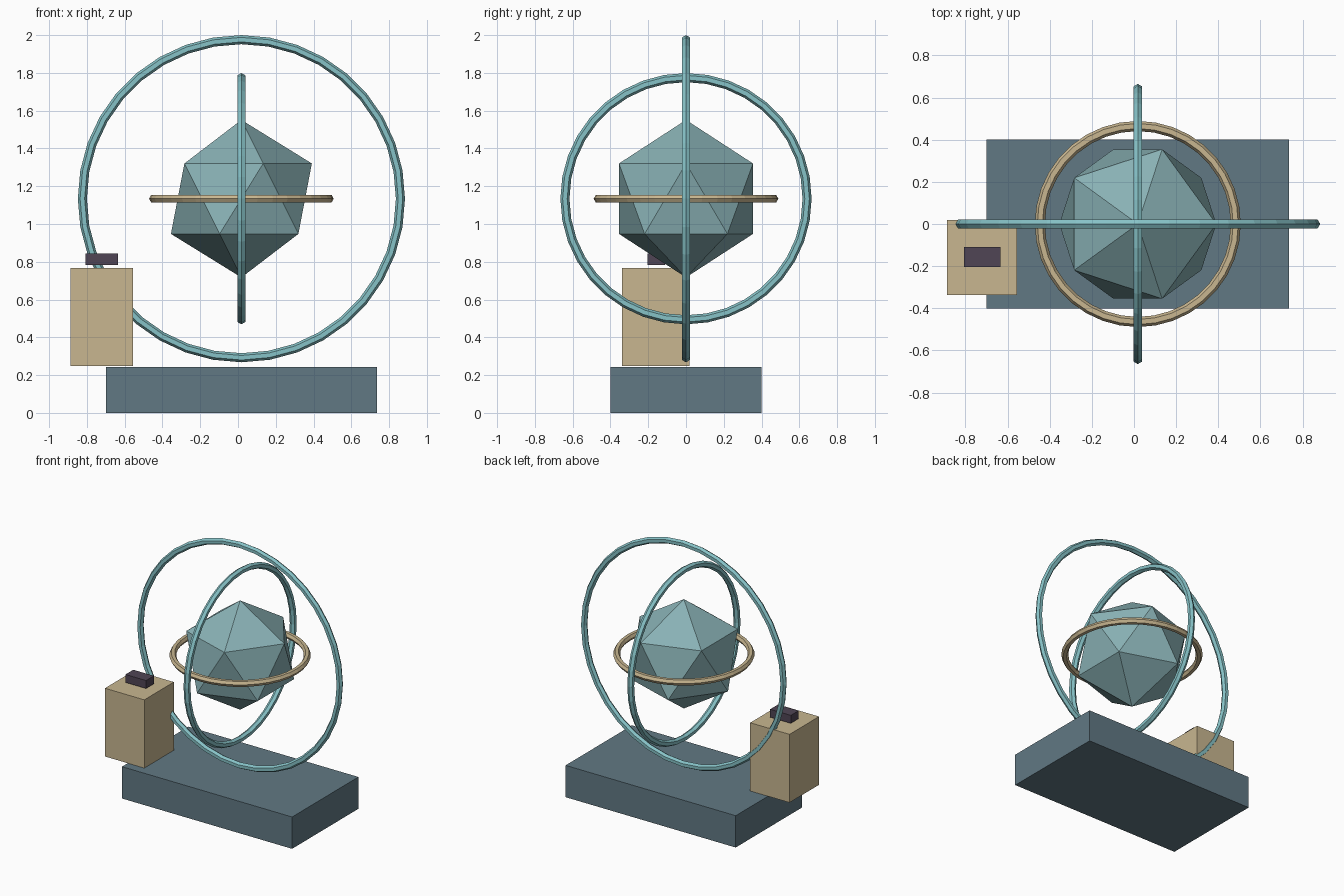
import bpy
from math import pi

if "Cube" in bpy.data.objects:
    bpy.data.objects.remove(bpy.data.objects["Cube"])

CX, CZ = 0.018, 1.134  # shared centre of core and rings


def material(name, rgb):
    m = bpy.data.materials.new(name)
    m.diffuse_color = (*rgb, 1)
    m.use_nodes = True
    m.node_tree.nodes["Principled BSDF"].inputs["Base Color"].default_value = m.diffuse_color
    return m


slate = material("slate", (0.12, 0.19, 0.23))
sand = material("sand", (0.58, 0.47, 0.28))
plum = material("plum", (0.08, 0.06, 0.09))
teal = material("teal", (0.24, 0.54, 0.57))
dusty_teal = material("dusty_teal", (0.25, 0.44, 0.46))


def finish(name, mat):
    ob = bpy.context.object
    ob.name = name
    ob.data.materials.append(mat)
    return ob


def box(name, x, y, z, mat):
    # each axis is given as (low, high)
    spans = (x, y, z)
    bpy.ops.mesh.primitive_cube_add(size=1, location=[(a + b) / 2 for a, b in spans])
    bpy.context.object.scale = [b - a for a, b in spans]
    bpy.ops.object.transform_apply(location=False, rotation=False, scale=True)
    return finish(name, mat)


def ring(name, outer, rotation, mat, tube=0.024):
    bpy.ops.mesh.primitive_torus_add(
        major_segments=36, minor_segments=6, major_radius=outer - tube,
        minor_radius=tube, location=(CX, 0, CZ), rotation=rotation)
    return finish(name, mat)


# Plinth, side pedestal and the small block hovering just above it
box("base", (-0.70, 0.737), (-0.40, 0.40), (0, 0.243), slate)
box("pedestal", (-0.887, -0.555), (-0.338, 0.018), (0.247, 0.768), sand)
box("small_block", (-0.808, -0.634), (-0.204, -0.11), (0.782, 0.843), plum)

# Faceted core
bpy.ops.mesh.primitive_ico_sphere_add(subdivisions=1, radius=0.417, location=(CX, 0, CZ))
finish("core", dusty_teal)

# Three nested rings, one for each axis
ring("outer_ring", 0.866, (pi / 2, 0, 0), teal)
ring("middle_ring", 0.665, (0, pi / 2, 0), teal)
ring("inner_ring", 0.489, (0, 0, 0), sand)
